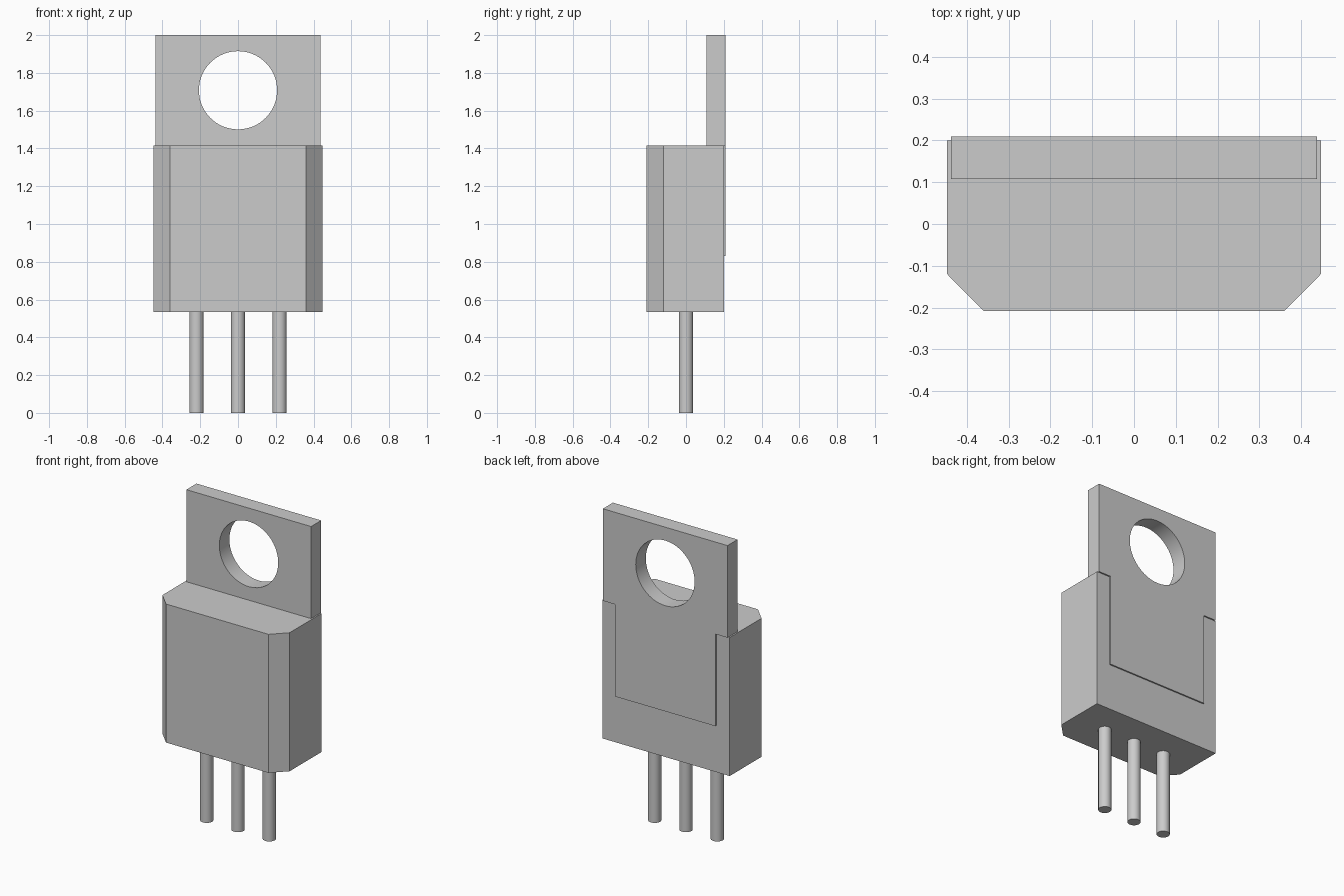
import bpy
import bmesh
import math
from mathutils import Matrix, Vector

cube = bpy.data.objects.get("Cube")
if cube:
    bpy.data.objects.remove(cube, do_unlink=True)

grey = bpy.data.materials.new("plain grey")
grey.use_nodes = True
GREY = (0.6, 0.6, 0.6, 1)
grey.diffuse_color = GREY
grey.node_tree.nodes["Principled BSDF"].inputs["Base Color"].default_value = GREY


def add_object(name, bm):
    bmesh.ops.recalc_face_normals(bm, faces=bm.faces)
    mesh = bpy.data.meshes.new(name)
    bm.to_mesh(mesh)
    bm.free()
    mesh.materials.append(grey)
    obj = bpy.data.objects.new(name, mesh)
    bpy.context.collection.objects.link(obj)
    return obj


def prism(name, half_outline, to_3d, sweep):
    """Mirror a half outline in x, fill it and extrude it along sweep."""
    outline = half_outline + [(-x, v) for x, v in reversed(half_outline)]
    bm = bmesh.new()
    face = bm.faces.new([bm.verts.new(to_3d(*p)) for p in outline])
    cap = bmesh.ops.extrude_face_region(bm, geom=[face])["geom"]
    verts = [g for g in cap if isinstance(g, bmesh.types.BMVert)]
    bmesh.ops.translate(bm, verts=verts, vec=sweep)
    return add_object(name, bm)


def cylinder(name, radius, depth, matrix, sides):
    bm = bmesh.new()
    bmesh.ops.create_cone(bm, cap_ends=True, segments=sides, radius1=radius,
                          radius2=radius, depth=depth, matrix=matrix)
    return add_object(name, bm)


def smooth(obj):
    bpy.ops.object.select_all(action="DESELECT")
    obj.select_set(True)
    bpy.context.view_layer.objects.active = obj
    bpy.ops.object.shade_smooth_by_angle(angle=math.radians(30))


BOTTOM, TOP = 0.535, 1.415

# Body with chamfered front corners
prism("body", [(0.36, -0.208), (0.447, -0.12), (0.447, 0.2)],
      lambda x, y: (x, y, BOTTOM), Vector((0, 0, TOP - BOTTOM)))

# Mounting plate, narrower where it is set into the back of the body
plate = prism("mounting_plate",
              [(0.353, 0.83), (0.353, TOP), (0.438, TOP), (0.438, 2.0)],
              lambda x, z: (x, 0.108, z), Vector((0, 0.101, 0)))

# Round mounting hole
cutter = cylinder("hole_cutter", 0.207, 0.6,
                  Matrix.Translation((0, 0.15, 1.708)) @ Matrix.Rotation(math.pi / 2, 4, "X"), 64)
cutter.hide_render = True
cut = plate.modifiers.new("hole", "BOOLEAN")
cut.operation = "DIFFERENCE"
cut.solver = "EXACT"
cut.object = cutter
bpy.context.view_layer.objects.active = plate
bpy.ops.object.modifier_apply(modifier=cut.name)
bpy.data.objects.remove(cutter, do_unlink=True)
smooth(plate)

# Three round pins
for side, x in (("right", -0.22), ("middle", 0), ("left", 0.22)):
    smooth(cylinder(side + "_pin", 0.038, BOTTOM,
                    Matrix.Translation((x, 0, BOTTOM / 2)), 32))
